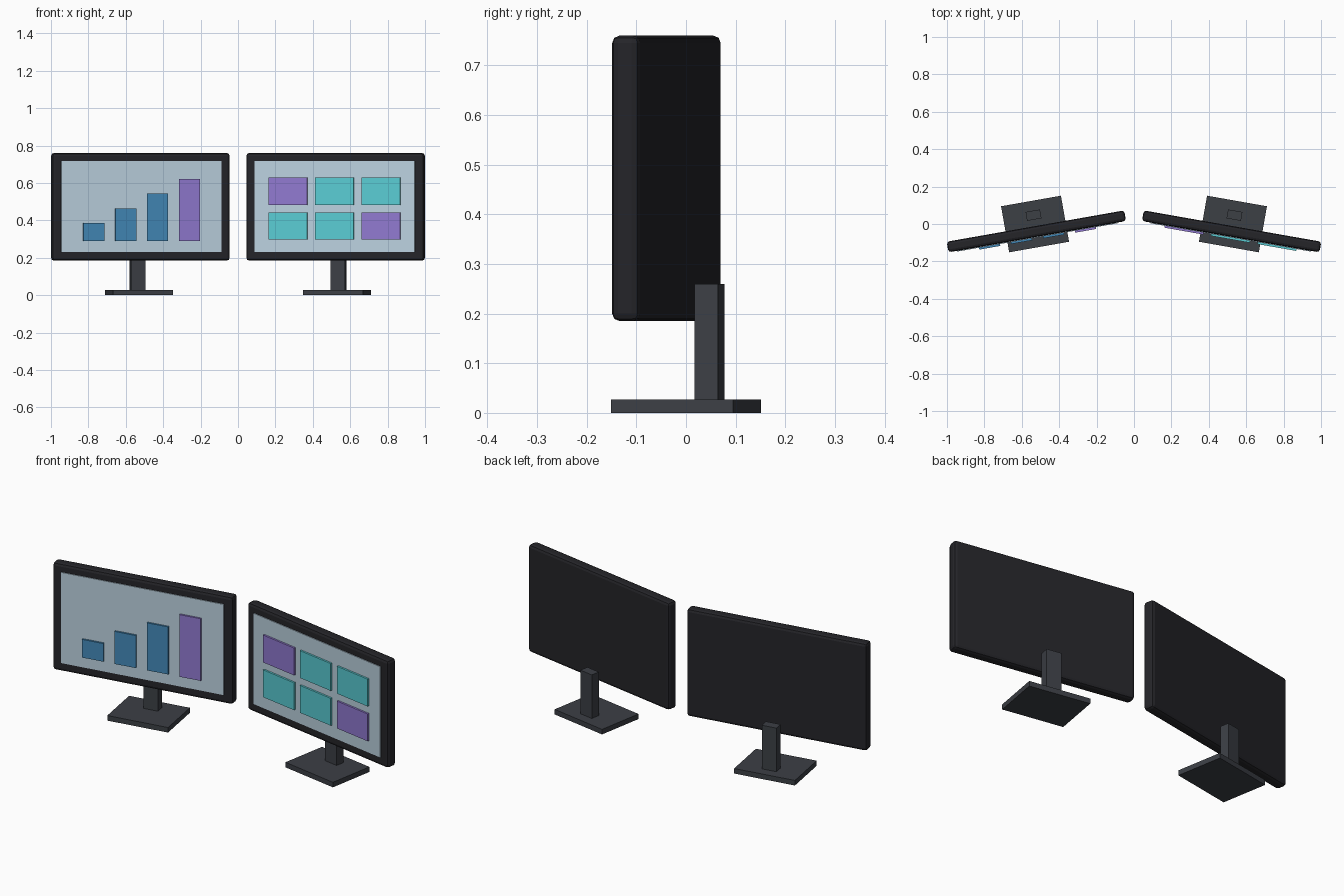
import bpy
from math import radians
from mathutils import Matrix, Vector

if "Cube" in bpy.data.objects:
    bpy.data.objects.remove(bpy.data.objects["Cube"])


def material(name, rgb):
    m = bpy.data.materials.new(name)
    m.diffuse_color = (*rgb, 1)
    m.use_nodes = True
    m.node_tree.nodes["Principled BSDF"].inputs["Base Color"].default_value = m.diffuse_color
    return m


CASE = material("case_black", (0.018, 0.018, 0.022))
STAND = material("stand_grey", (0.045, 0.05, 0.06))
SCREEN = material("screen_pale", (0.50, 0.64, 0.74))
BLUE = material("chart_blue", (0.055, 0.25, 0.48))
PURPLE = material("chart_purple", (0.28, 0.19, 0.63))
TEAL = material("tile_teal", (0.10, 0.60, 0.65))


def box(name, frame, x, y, z, mat, bevel=0):
    """Box from (min, max) ranges in the monitor's own frame."""
    lo, hi = Vector((x[0], y[0], z[0])), Vector((x[1], y[1], z[1]))
    bpy.ops.mesh.primitive_cube_add(size=1)
    ob = bpy.context.object
    ob.name = name
    size = hi - lo
    ob.data.transform(Matrix.Diagonal((*size, 1)))
    ob.matrix_world = frame @ Matrix.Translation((lo + hi) / 2)
    ob.data.materials.append(mat)
    if bevel:
        mod = ob.modifiers.new("edge_bevel", 'BEVEL')
        mod.width = bevel
        mod.segments = 2
    return ob


def monitor(side, cx, angle):
    frame = Matrix.Translation((cx, 0, 0)) @ Matrix.Rotation(radians(angle), 4, 'Z')
    # foot and post
    box(side + "_stand_base", frame, (-0.1625, 0.1625), (-0.125, 0.125), (0, 0.027), STAND)
    box(side + "_stand_post", frame, (-0.039, 0.039), (0.024, 0.072), (0.02, 0.26), STAND)
    # housing and display
    box(side + "_housing", frame, (-0.482, 0.482), (-0.0687, -0.0113), (0.185, 0.76), CASE, 0.015)
    box(side + "_screen", frame, (-0.435, 0.435), (-0.073, -0.055), (0.232, 0.717), SCREEN)
    return frame


FRONT = (-0.083, -0.065)

# left monitor with rising bar chart
left = monitor("left", -0.529, 10)
for i, top in enumerate((0.386, 0.463, 0.543, 0.621)):
    x = (i - 1.5) * 0.1735
    box(f"chart_bar_{i + 1}", left, (x - 0.057, x + 0.057), FRONT, (0.289, top),
        PURPLE if i == 3 else BLUE)

# right monitor with a grid of tiles
right = monitor("right", 0.529, -10)
for row, z in enumerate((0.556, 0.37)):
    for col in range(3):
        x = (col - 1) * 0.2525
        mat = PURPLE if (row, col) in ((0, 0), (1, 2)) else TEAL
        box(f"tile_{row + 1}_{col + 1}", right, (x - 0.1055, x + 0.1055), FRONT,
            (z - 0.073, z + 0.073), mat)
